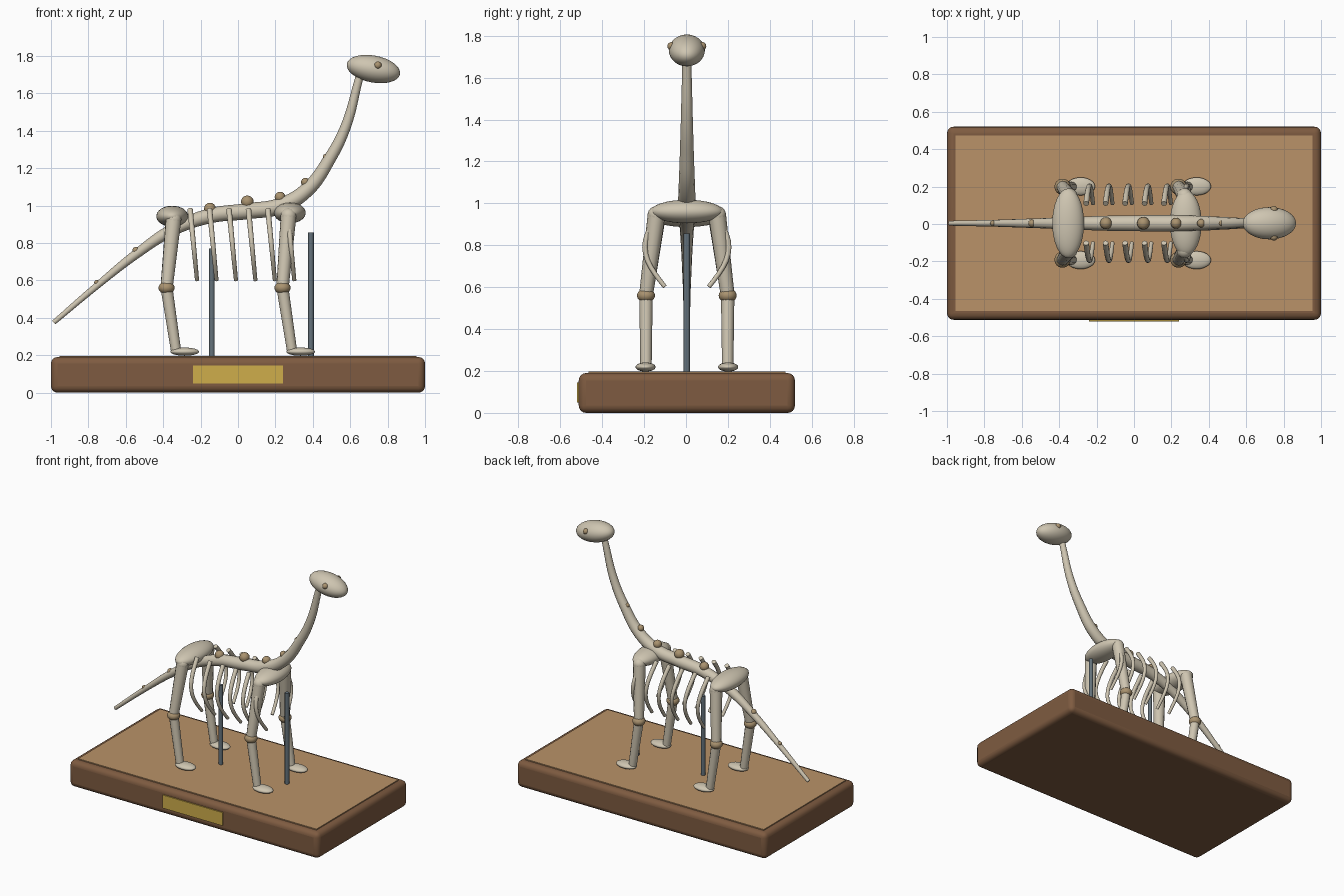
import bpy, math
from mathutils import Vector

if "Cube" in bpy.data.objects:
    bpy.data.objects.remove(bpy.data.objects["Cube"])

MID = 0.004  # y of the skeleton's mirror plane


def material(name, rgb):
    m = bpy.data.materials.new(name)
    m.diffuse_color = (*rgb, 1)
    m.use_nodes = True
    m.node_tree.nodes["Principled BSDF"].inputs["Base Color"].default_value = m.diffuse_color
    return m


BONE = material("bone", (0.62, 0.56, 0.44))
JOINT = material("joint tan", (0.40, 0.29, 0.16))
WOOD = material("dark wood", (0.21, 0.105, 0.052))
PANEL = material("light wood", (0.49, 0.29, 0.14))
BRASS = material("brass", (0.62, 0.42, 0.07))
STEEL = material("steel", (0.13, 0.17, 0.20))


def finish(name, mat):
    ob = bpy.context.object
    ob.name = name
    ob.data.materials.clear()
    ob.data.materials.append(mat)
    return ob


def box(name, lo, hi, mat, bevel=0.0):
    lo, hi = Vector(lo), Vector(hi)
    bpy.ops.mesh.primitive_cube_add(size=1, location=(lo + hi) / 2)
    ob = finish(name, mat)
    ob.scale = hi - lo
    bpy.ops.object.transform_apply(location=False, rotation=False, scale=True)
    if bevel:
        mod = ob.modifiers.new("round", 'BEVEL')
        mod.width, mod.segments = bevel, 4
        bpy.ops.object.shade_smooth_by_angle()
    return ob


def ball(name, loc, size, mat, tilt=0.0, seg=24):
    bpy.ops.mesh.primitive_uv_sphere_add(segments=seg, ring_count=seg // 2, location=loc)
    ob = finish(name, mat)
    ob.scale = size if isinstance(size, tuple) else (size,) * 3
    ob.rotation_euler.y = tilt
    bpy.ops.object.shade_smooth()
    return ob


def tube(name, pts, radii, mat, kind='POLY'):
    """Round tube through the points with a radius at each one."""
    cu = bpy.data.curves.new(name, 'CURVE')
    cu.dimensions = '3D'
    cu.bevel_depth, cu.bevel_resolution = 1.0, 4
    cu.use_fill_caps = True
    cu.resolution_u = 8
    sp = cu.splines.new(kind)
    knots = sp.bezier_points if kind == 'BEZIER' else sp.points
    knots.add(len(pts) - 1)
    for k, p, r in zip(knots, pts, radii):
        k.radius = r
        if kind == 'BEZIER':
            k.co = p
            k.handle_left_type = k.handle_right_type = 'AUTO'
        else:
            k.co = (*p, 1)
    ob = bpy.data.objects.new(name, cu)
    bpy.context.collection.objects.link(ob)
    bpy.ops.object.select_all(action='DESELECT')
    ob.select_set(True)
    bpy.context.view_layer.objects.active = ob
    bpy.ops.object.convert(target='MESH')
    finish(name, mat)
    bpy.ops.object.shade_smooth_by_angle(angle=math.radians(50))


# Display base, top panel and plaque
box("base", (-1, -0.512, 0), (1, 0.52, 0.19), WOOD, 0.035)
box("base_panel", (-0.955, -0.466, 0.17), (0.955, 0.474, 0.197), PANEL)
box("plaque", (-0.24, -0.52, 0.05), (0.24, -0.511, 0.145), BRASS)

# Support rods
for name, x, top in (("rear_rod", -0.14, 0.77), ("front_rod", 0.39, 0.855)):
    tube(name, [(x, MID, 0.19), (x, MID, top)], [0.015] * 2, STEEL)

# Spine from tail tip to head: x, z, radius
spine = [(-0.985, 0.375, 0.013), (-0.75, 0.575, 0.018), (-0.545, 0.74, 0.025),
         (-0.35, 0.87, 0.033), (-0.15, 0.945, 0.04), (0.05, 0.97, 0.043),
         (0.225, 0.998, 0.043), (0.37, 1.085, 0.039), (0.49, 1.25, 0.033),
         (0.575, 1.42, 0.028), (0.642, 1.66, 0.022), (0.66, 1.73, 0.02)]
tube("spine", [(x, MID, z) for x, z, r in spine], [r for x, z, r in spine], BONE, 'BEZIER')

# Vertebra knobs along the back
for x, z, r in [(-0.755, 0.588, 0.014), (-0.545, 0.76, 0.02), (-0.15, 0.983, 0.032),
                (0.05, 1.02, 0.034), (0.225, 1.045, 0.029), (0.36, 1.125, 0.023),
                (0.47, 1.26, 0.017)]:
    ball("vertebra", (x, MID, z), r, JOINT, seg=16)

# Skull, hips and shoulders
ball("skull", (0.724, MID, 1.73), (0.145, 0.086, 0.072), BONE, math.radians(11), 32)
ball("hips", (-0.352, MID, 0.943), (0.085, 0.186, 0.056), BONE, seg=32)
ball("shoulders", (0.277, MID, 0.961), (0.085, 0.174, 0.056), BONE, seg=32)

for s in (-1, 1):
    ball("eye", (0.748, MID + s * 0.073, 1.75), 0.02, JOINT, seg=16)

    # Legs: hip, knee and ankle x, hip height
    for part, hip_x, knee_x, ankle_x, hip_z in (("rear", -0.345, -0.382, -0.33, 0.925),
                                                ("front", 0.27, 0.238, 0.29, 0.945)):
        hip = (hip_x, MID + s * 0.145, hip_z)
        knee = (knee_x, MID + s * 0.195, 0.56)
        ankle = (ankle_x, MID + s * 0.195, 0.215)
        ball(part + "_hip_joint", hip, 0.042, BONE)
        tube(part + "_upper_leg", [hip, knee], [0.042, 0.033], BONE)
        ball(part + "_knee", knee, (0.043, 0.043, 0.034), JOINT)
        tube(part + "_lower_leg", [knee, ankle], [0.032, 0.027], BONE)
        ball(part + "_foot", (ankle_x + 0.045, MID + s * 0.197, 0.219),
             (0.077, 0.048, 0.022), BONE)

    # Ribs: bowed outward, leaning forward toward the lower tip
    for i in range(6):
        pts, radii = [], []
        for k in range(13):
            t = k / 12
            pts.append((-0.256 + 0.104 * i + 0.037 * t,
                        MID + s * (0.105 + 0.095 * math.sin(math.pi * t)),
                        0.978 - 0.376 * t))
            radii.append(0.015 - 0.004 * t)
        tube("rib", pts, radii, BONE)
